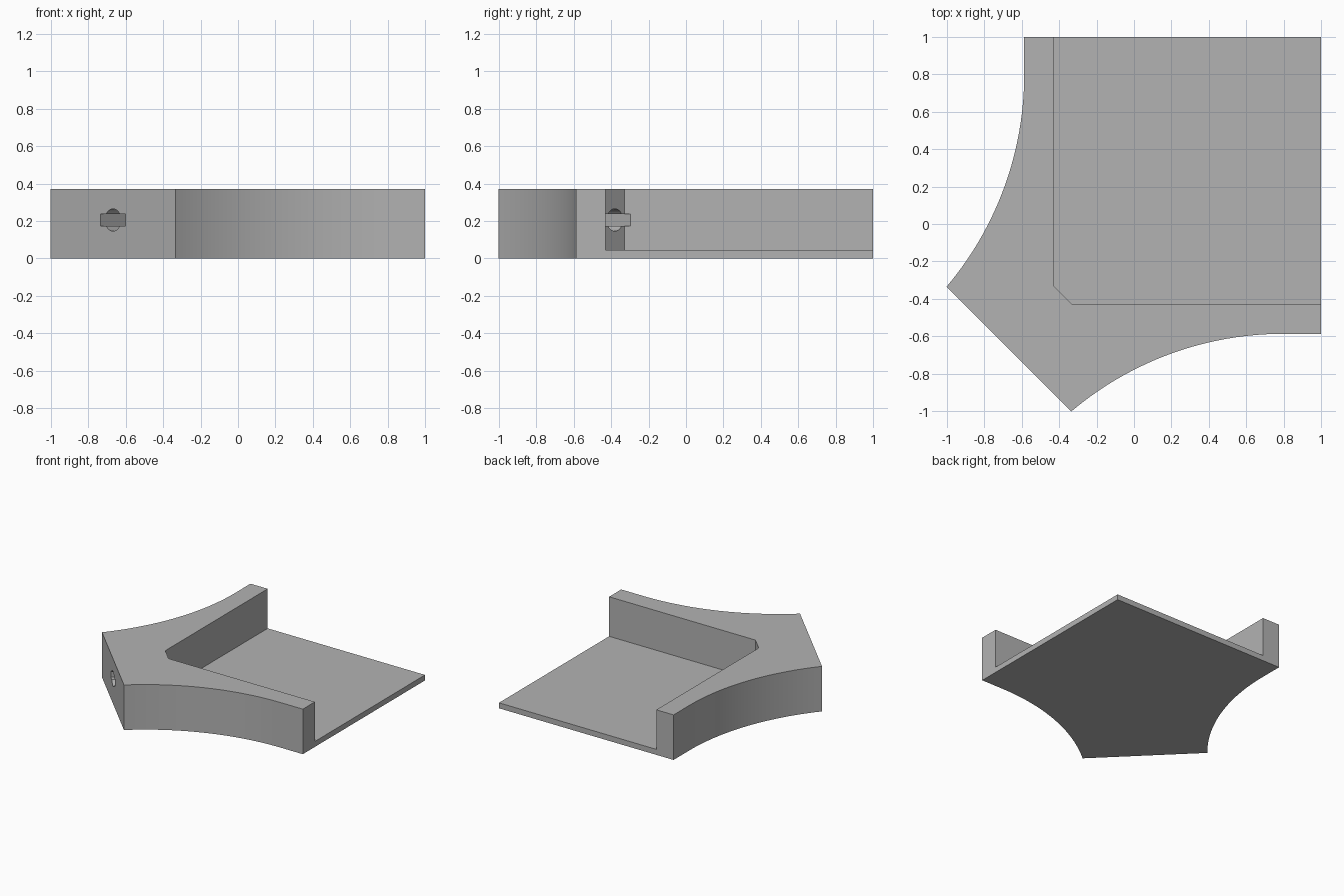
import bpy, bmesh, math
from mathutils import Matrix, Vector

cube = bpy.data.objects.get("Cube")
if cube:
    bpy.data.objects.remove(cube, do_unlink=True)

HEIGHT, FLOOR = 0.37, 0.045
RADIUS, TANGENT_X, SIDE_Y = 1.76, 0.8, -0.587
STEPS = 28
BORE_Z = 0.205

grey = bpy.data.materials.new("plain grey")
grey.use_nodes = True
colour = (0.45, 0.45, 0.45, 1)
grey.diffuse_color = colour
grey.node_tree.nodes["Principled BSDF"].inputs["Base Color"].default_value = colour


def finish(name, bm):
    bmesh.ops.recalc_face_normals(bm, faces=bm.faces)
    mesh = bpy.data.meshes.new(name)
    bm.to_mesh(mesh)
    bm.free()
    mesh.materials.append(grey)
    obj = bpy.data.objects.new(name, mesh)
    bpy.context.collection.objects.link(obj)
    return obj


def prism(name, outline, z0, z1):
    bm = bmesh.new()
    face = bm.faces.new([bm.verts.new((x, y, z0)) for x, y in outline])
    out = bmesh.ops.extrude_face_region(bm, geom=[face])
    top = [v for v in out["geom"] if isinstance(v, bmesh.types.BMVert)]
    bmesh.ops.translate(bm, verts=top, vec=(0, 0, z1 - z0))
    return finish(name, bm)


def cut(target, cutter):
    cutter.hide_render = True
    mod = target.modifiers.new("cut", "BOOLEAN")
    mod.operation, mod.solver, mod.object = "DIFFERENCE", "EXACT", cutter
    bpy.ops.object.select_all(action="DESELECT")
    target.select_set(True)
    bpy.context.view_layer.objects.active = target
    bpy.ops.object.modifier_apply(modifier=mod.name)
    bpy.data.objects.remove(cutter, do_unlink=True)


# Concave side, mirrored across the diagonal to make the whole outline
end_angle = math.asin((TANGENT_X + 0.335) / RADIUS)
side = [(1, SIDE_Y)]
for i in range(STEPS + 1):
    a = end_angle * i / STEPS
    side.append((TANGENT_X - RADIUS * math.sin(a),
                 SIDE_Y - RADIUS * (1 - math.cos(a))))
outline = side + [(y, x) for x, y in reversed(side)] + [(1, 1)]
body = prism("corner_bracket", outline, 0, HEIGHT)

# Open pocket with a chamfered inner corner
pocket = [(1.2, -0.43), (-0.33, -0.43), (-0.43, -0.33), (-0.43, 1.2), (1.2, 1.2)]
cut(body, prism("pocket_cutter", pocket, FLOOR, HEIGHT + 0.2))

# Round bore and flat slot through the corner, along the diagonal
diagonal = Matrix.Translation((-0.523, -0.523, BORE_Z)) @ Matrix.Rotation(math.pi / 4, 4, "Z")
bm = bmesh.new()
bmesh.ops.create_cone(bm, cap_ends=True, segments=32, radius1=0.06, radius2=0.06,
                      depth=0.7, matrix=diagonal @ Matrix.Rotation(math.pi / 2, 4, "Y"))
cut(body, finish("bore_cutter", bm))
bm = bmesh.new()
bmesh.ops.create_cube(bm, size=1,
                      matrix=diagonal @ Matrix.Diagonal(Vector((0.7, 0.19, 0.062, 1))))
cut(body, finish("slot_cutter", bm))

# Smooth curved walls, crisp corners
body.select_set(True)
bpy.context.view_layer.objects.active = body
bpy.ops.object.shade_smooth_by_angle(angle=math.radians(25))
